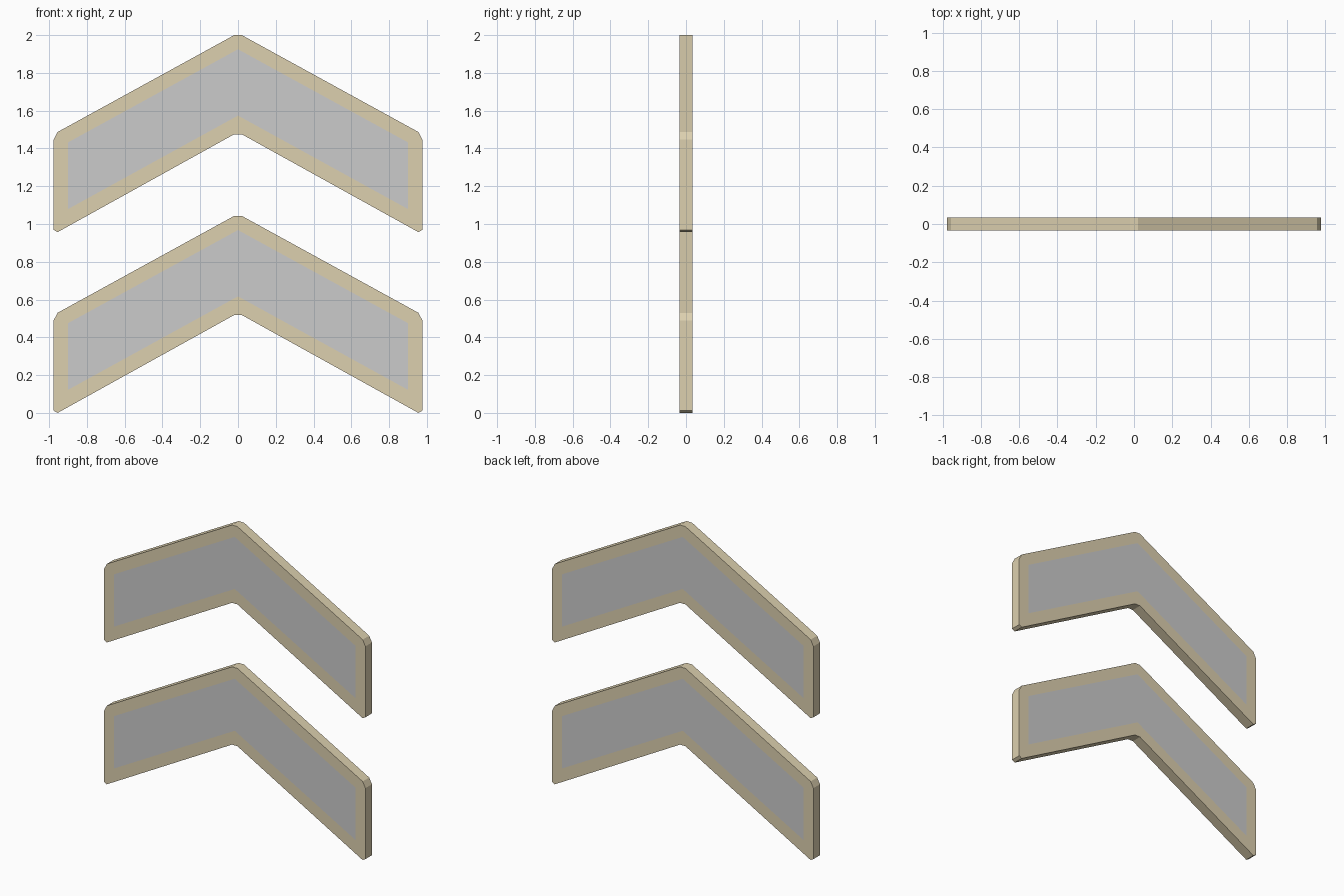
import bpy

if "Cube" in bpy.data.objects:
    bpy.data.objects.remove(bpy.data.objects["Cube"])

HALF = 0.035   # half thickness
STEP = 0.957   # height between the two chevrons

tan = bpy.data.materials.new("tan_border")
tan.diffuse_color = (0.72, 0.63, 0.43, 1)
tan.use_nodes = True
tan.node_tree.nodes["Principled BSDF"].inputs["Base Color"].default_value = tan.diffuse_color


def mirrored(right):
    """Complete a right-hand profile (bottom to top) with its mirror image."""
    return right + [(-x, z) for x, z in reversed(right) if x > 0]


# Counter-clockwise outlines seen from the front: two outer points per panel corner
outer = mirrored([(0.02, 0.518), (0.955, 0.0), (0.976, 0.012),
                  (0.976, 0.49), (0.955, 0.53), (0.02, 1.043)])
inner = [(0, 0.617), (0.9, 0.122), (0.9, 0.475),
         (0, 0.968), (-0.9, 0.475), (-0.9, 0.122)]


def make_object(name, verts, faces, material=None):
    mesh = bpy.data.meshes.new(name)
    mesh.from_pydata(verts, [], faces)
    mesh.update()
    obj = bpy.data.objects.new(name, mesh)
    bpy.context.collection.objects.link(obj)
    if material:
        mesh.materials.append(material)
    return obj


def layer(points, y, dz):
    return [(x, y, z + dz) for x, z in points]


def chevron(prefix, dz):
    # Border: flat rim on front and back plus the outer edge
    rim = outer + inner
    n, m, back = len(outer), len(inner), len(rim)
    front = []
    for k in range(m):
        a, b, c = (2 * k - 1) % n, 2 * k, 2 * k + 1
        i, j = n + k, n + (k + 1) % m
        front += [(a, b, i), (b, c, j, i)]
    faces = front + [tuple(v + back for v in reversed(f)) for f in front]
    for k in range(n):
        q = (k + 1) % n
        faces.append((q, k, k + back, q + back))
    make_object(prefix + "_border",
                layer(rim, -HALF, dz) + layer(rim, HALF, dz), faces, tan)

    # Grey panels, flush with both sides of the border
    halves = [(0, 1, 2, 3), (0, 3, 4, 5)]
    faces = halves + [tuple(v + m for v in reversed(f)) for f in halves]
    make_object(prefix + "_panel",
                layer(inner, -HALF, dz) + layer(inner, HALF, dz), faces)


chevron("lower_chevron", 0)
chevron("upper_chevron", STEP)
